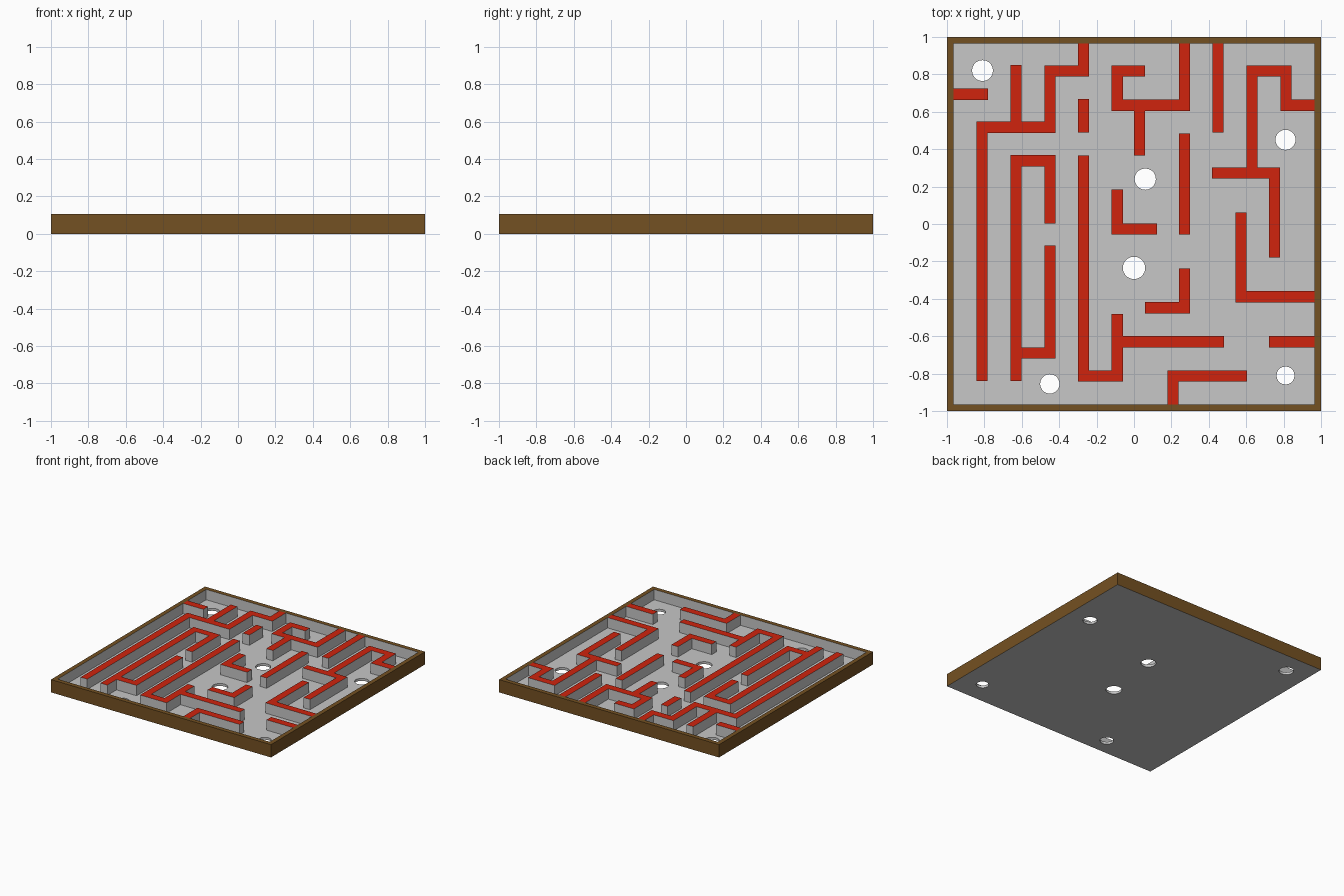
import bpy, bmesh, math
from mathutils import Vector

if "Cube" in bpy.data.objects:
    bpy.data.objects.remove(bpy.data.objects["Cube"])

TOP, FLOOR = 0.105, 0.02      # wall top and floor top heights
INNER, HALF = 0.964, 0.03     # inner frame edge, half wall thickness


def material(name, rgb):
    m = bpy.data.materials.new(name)
    m.diffuse_color = (*rgb, 1)
    m.use_nodes = True
    m.node_tree.nodes["Principled BSDF"].inputs["Base Color"].default_value = m.diffuse_color
    return m


grey = material("grey", (0.57, 0.57, 0.57))
red = material("red", (0.63, 0.017, 0.004))
brown = material("brown", (0.175, 0.082, 0.016))


def make_object(name, bm, mats):
    bmesh.ops.recalc_face_normals(bm, faces=bm.faces)
    me = bpy.data.meshes.new(name)
    bm.to_mesh(me)
    bm.free()
    for m in mats:
        me.materials.append(m)
    ob = bpy.data.objects.new(name, me)
    bpy.context.collection.objects.link(ob)
    return ob


def wall(name, path):
    """Mitred wall along a right-angled centre line, red on top."""
    pts = [Vector(p) for p in path]
    dirs = [(b - a).normalized() for a, b in zip(pts, pts[1:])]
    norms = [Vector((-d.y, d.x)) for d in dirs]
    bm = bmesh.new()
    rows = []
    for i, p in enumerate(pts):
        if i == 0:
            n = norms[0]
        elif i == len(pts) - 1:
            n = norms[-1]
        else:
            n = norms[i - 1] + norms[i]
        a, b = p + n * HALF, p - n * HALF
        rows.append([bm.verts.new((q.x, q.y, z)) for q, z in
                     ((a, FLOOR), (b, FLOOR), (b, TOP), (a, TOP))])
    for r, s in zip(rows, rows[1:]):
        for k in range(4):
            f = bm.faces.new((r[k], r[(k + 1) % 4], s[(k + 1) % 4], s[k]))
            f.material_index = 1 if k == 2 else 0
    bm.faces.new(rows[0])
    bm.faces.new(rows[-1][::-1])
    return make_object(name, bm, (grey, red))


# Frame: brown outside and on top, grey inside and underneath
bm = bmesh.new()
square = ((-1, -1), (1, -1), (1, 1), (-1, 1))
profile = ((1, 0), (1, TOP), (INNER, TOP), (INNER, 0))
loops = [[bm.verts.new((x * s, y * s, z)) for s, z in profile] for x, y in square]
for i in range(4):
    a, b = loops[i], loops[(i + 1) % 4]
    for k in range(4):
        f = bm.faces.new((a[k], b[k], b[(k + 1) % 4], a[(k + 1) % 4]))
        f.material_index = 0 if k < 2 else 1
make_object("outer_frame", bm, (brown, grey))

# Floor plate with six drop holes
bm = bmesh.new()
bmesh.ops.create_cube(bm, size=1)
for v in bm.verts:
    v.co = (v.co.x * 2 * INNER, v.co.y * 2 * INNER, (v.co.z + 0.5) * FLOOR)
floor = make_object("floor", bm, (grey,))

bm = bmesh.new()
for x, y, r in ((-0.81, 0.82, 0.056), (0.81, 0.45, 0.054), (0.06, 0.24, 0.057),
                (0, -0.235, 0.06), (-0.45, -0.855, 0.052), (0.81, -0.81, 0.048)):
    c = bmesh.ops.create_cone(bm, cap_ends=True, segments=20, radius1=r, radius2=r, depth=0.2)
    bmesh.ops.translate(bm, verts=c["verts"], vec=(x, y, 0))
cutter = make_object("hole_cutter", bm, (grey,))
cutter.hide_render = True
mod = floor.modifiers.new("holes", "BOOLEAN")
mod.operation, mod.solver, mod.object = "DIFFERENCE", "EXACT", cutter
bpy.context.view_layer.objects.active = floor
bpy.ops.object.modifier_apply(modifier=mod.name)
bpy.data.objects.remove(cutter)

# Maze walls as centre lines; branches start on the side of their main wall
E = INNER
paths = (
    ((-E, .694), (-.78, .694)),
    ((-.813, -.839), (-.813, .517), (-.449, .517), (-.449, .818), (-.27, .818), (-.27, E)),
    ((-.631, .547), (-.631, .85)),
    ((-.631, -.839), (-.631, .338), (-.449, .338), (-.449, .003)),
    ((-.449, -.115), (-.449, -.689), (-.601, -.689)),
    ((-.27, .667), (-.27, .49)),
    ((-.27, .367), (-.27, -.812), (-.09, -.812), (-.09, -.48)),
    ((-.06, -.63), (.481, -.63)),
    ((.059, .818), (-.09, .818), (-.09, .635), (.27, .635), (.27, E)),
    ((.03, .605), (.03, .367)),
    ((.449, E), (.449, .49)),
    ((.27, .485), (.27, -.056)),
    ((-.09, .185), (-.09, -.027), (.123, -.027)),
    ((.059, -.448), (.27, -.448), (.27, -.239)),
    ((.209, -E), (.209, -.812), (.604, -.812)),
    ((E, -.63), (.722, -.63)),
    ((.572, .062), (.572, -.389), (E, -.389)),
    ((.417, .273), (.751, .273), (.751, -.18)),
    ((.631, .303), (.631, .818), (.813, .818), (.813, .635), (E, .635)),
)
for i, p in enumerate(paths):
    wall(f"maze_wall_{i + 1}", p)
